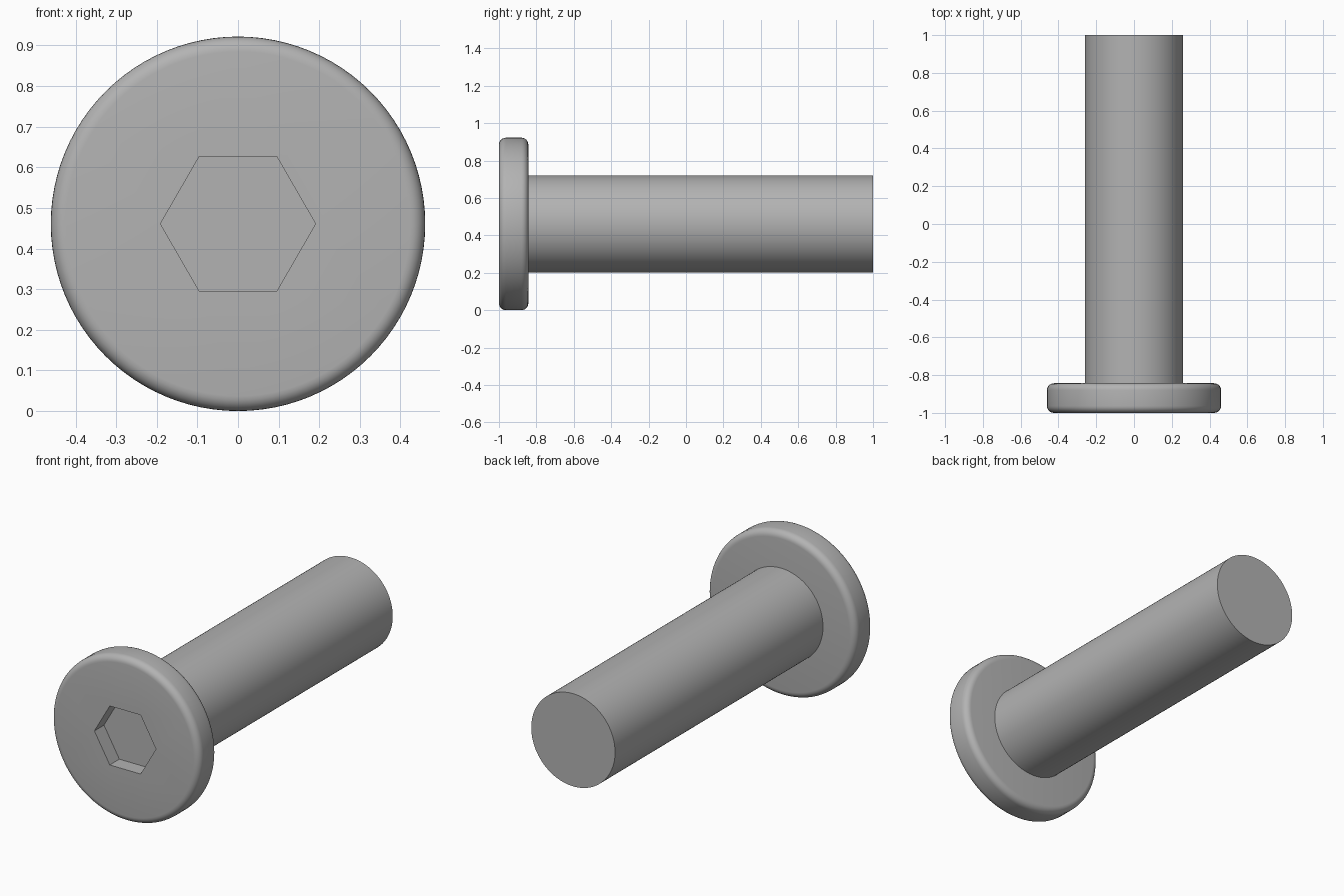
import bpy
import bmesh
from math import cos, sin, pi, radians

if "Cube" in bpy.data.objects:
    bpy.data.objects.remove(bpy.data.objects["Cube"])

SEGMENTS = 96
HEAD_R, SHAFT_R, HEX_R = 0.461, 0.26, 0.191
FRONT, HEAD_BACK, SHAFT_END = -1.0, -0.843, 1.0
FILLET, HEX_DEPTH = 0.037, 0.085

steel = bpy.data.materials.new("grey steel")
steel.use_nodes = True
GREY = (0.45, 0.45, 0.45, 1)
steel.diffuse_color = GREY
steel.node_tree.nodes["Principled BSDF"].inputs["Base Color"].default_value = GREY


def ring(bm, radius, y, count=SEGMENTS):
    """Closed loop of vertices around the bolt axis."""
    angles = [2 * pi * i / count for i in range(count)]
    return [bm.verts.new((radius * cos(a), y, HEAD_R + radius * sin(a))) for a in angles]


def skin(bm, a, b):
    """Wall of quads between two equal loops."""
    n = len(a)
    for i in range(n):
        bm.faces.new((a[i], a[(i + 1) % n], b[(i + 1) % n], b[i]))


def loop_edges(bm, loop):
    return [bm.edges.get((v, loop[i - 1])) for i, v in enumerate(loop)]


def finish(bm, name):
    bmesh.ops.recalc_face_normals(bm, faces=bm.faces)
    mesh = bpy.data.meshes.new(name)
    bm.to_mesh(mesh)
    bm.free()
    mesh.materials.append(steel)
    obj = bpy.data.objects.new(name, mesh)
    bpy.context.collection.objects.link(obj)
    bpy.ops.object.select_all(action="DESELECT")
    obj.select_set(True)
    bpy.context.view_layer.objects.active = obj
    bpy.ops.object.shade_smooth_by_angle(angle=radians(30))


# Head: disc with rounded front and back rims
bm = bmesh.new()
arc = [pi / 2 * i / 6 for i in range(7)]
core = HEAD_R - FILLET
profile = [(core + FILLET * sin(t), FRONT + FILLET * (1 - cos(t))) for t in arc]
profile += [(core + FILLET * cos(t), HEAD_BACK - FILLET * (1 - sin(t))) for t in arc]
rings = [ring(bm, r, y) for r, y in profile]
for a, b in zip(rings, rings[1:]):
    skin(bm, a, b)
bm.faces.new(rings[-1])

# Hexagonal socket sunk into the front face
rim = ring(bm, HEX_R, FRONT, 6)
floor = ring(bm, HEX_R, FRONT + HEX_DEPTH, 6)
skin(bm, rim, floor)
bm.faces.new(floor)
bmesh.ops.triangle_fill(bm, use_beauty=True, normal=(0, -1, 0),
                        edges=loop_edges(bm, rings[0]) + loop_edges(bm, rim))
finish(bm, "bolt_head")

# Shaft: plain cylinder with a flat end
bm = bmesh.new()
near, far = ring(bm, SHAFT_R, HEAD_BACK), ring(bm, SHAFT_R, SHAFT_END)
skin(bm, near, far)
bm.faces.new(far)
finish(bm, "bolt_shaft")
